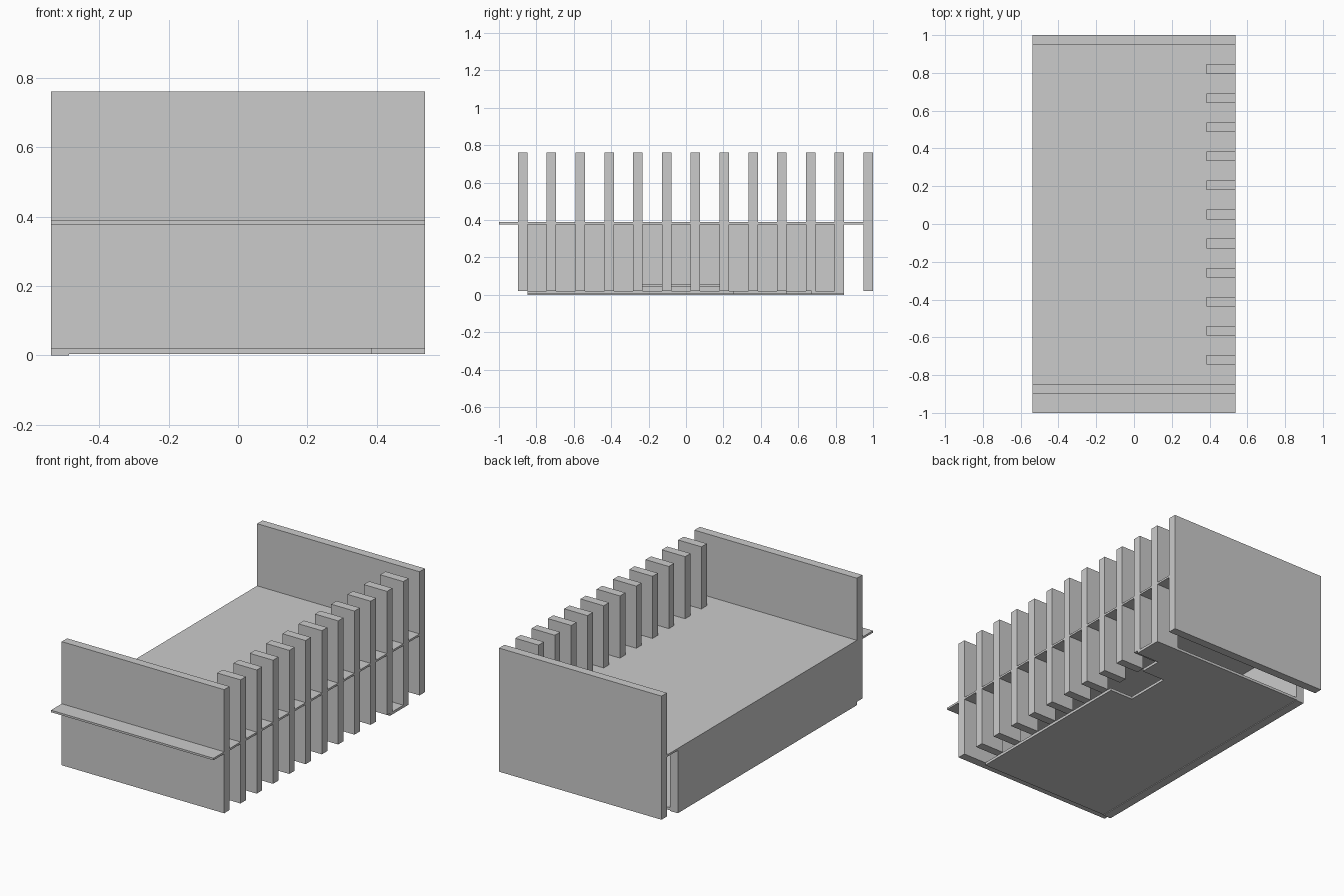
import bpy, bmesh

if "Cube" in bpy.data.objects:
    bpy.data.objects.remove(bpy.data.objects["Cube"])

X = 0.538            # half width
PITCH = 0.154        # spacing of panels and slats along y
INNER = 0.384        # inner edge of the slats


def prism(name, pts, z0, z1):
    """Extrude a flat xy outline from z0 up to z1."""
    bm = bmesh.new()
    face = bm.faces.new([bm.verts.new((x, y, z0)) for x, y in pts])
    top = bmesh.ops.extrude_face_region(bm, geom=[face])["geom"]
    bmesh.ops.translate(bm, vec=(0, 0, z1 - z0),
                        verts=[v for v in top if isinstance(v, bmesh.types.BMVert)])
    bmesh.ops.recalc_face_normals(bm, faces=bm.faces)
    me = bpy.data.meshes.new(name)
    bm.to_mesh(me)
    bm.free()
    ob = bpy.data.objects.new(name, me)
    bpy.context.collection.objects.link(ob)
    return ob


def box(name, x0, x1, y0, y1, z0, z1):
    return prism(name, [(x0, y0), (x1, y0), (x1, y1), (x0, y1)], z0, z1)


# deck running the full length
box("deck", -X, X, -1, 1, 0.376, 0.388)

# end panels and the row of slats between them
for i in range(13):
    y = -0.899 + PITCH * i
    end = i in (0, 12)
    name = "end_panel" if end else "slat"
    box(f"{name}_{i}", -X if end else INNER, X, y, y + 0.051, 0.02, 0.76)

# closed side wall below the deck
box("side_wall", -X, -0.486, -0.848, 0.846, 0, 0.376)

# floor with a notch and a tongue under the last slats
prism("floor", [(-0.486, -0.848), (INNER, -0.848), (INNER, 0.255), (0.23, 0.255),
                (0.23, 0.535), (INNER, 0.535), (INNER, 0.67), (X, 0.67),
                (X, 0.846), (-0.486, 0.846)], 0.004, 0.02)

# small inner ledge seen between the slats
box("inner_ledge", -0.1, 0.1, -0.25, 0.2, 0.043, 0.057)
